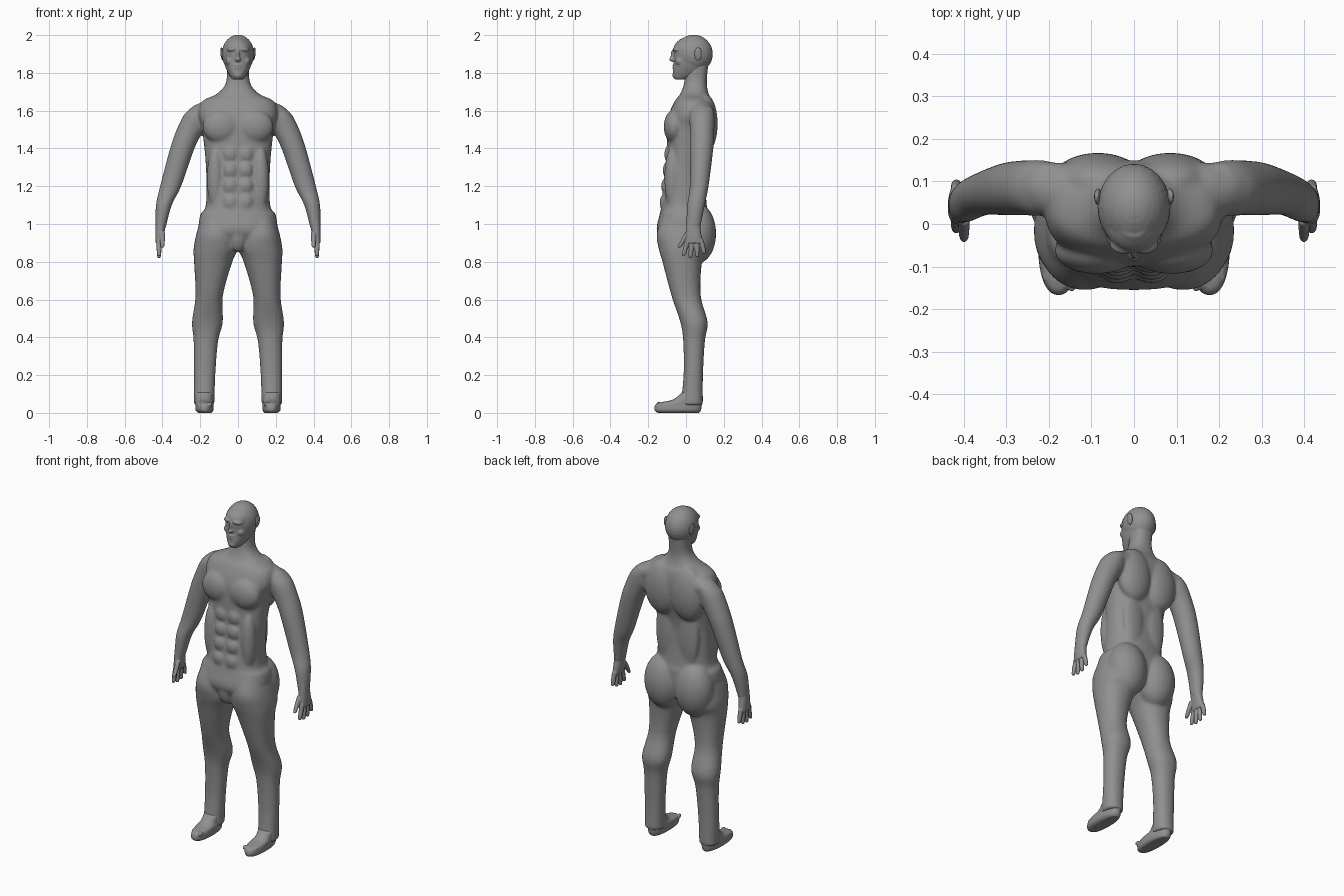
import bpy, bmesh, math
from mathutils import Matrix, Vector

old = bpy.data.objects.get("Cube")
if old:
    bpy.data.objects.remove(old)

grey = bpy.data.materials.new("matte grey")
grey.use_nodes = True
tone = (.28, .28, .28, 1)
grey.diffuse_color = tone
grey.node_tree.nodes["Principled BSDF"].inputs["Base Color"].default_value = tone


def ring(z, outer, front, back, inner=None):
    """One horizontal slice; without an inner edge it is centred."""
    return z, -outer if inner is None else inner, outer, front, back


def spline(before, start, end, after, t):
    """Smooth step from start to end."""
    leave, arrive = (end - before) / 2, (after - start) / 2
    ease = t * t * (3 - 2 * t)
    return start + (end - start) * ease + t * (1 - t) * (leave * (1 - t) - arrive * t)


def loft(bm, slices, side=1, power=2, steps=4, count=32):
    """Skin rounded slices; a higher power gives squarer slices."""
    last = len(slices) - 1
    dense = []
    for i in range(last):
        near = [slices[min(max(k, 0), last)] for k in range(i - 1, i + 3)]
        dense += [[spline(*values, j / steps) for values in zip(*near)] for j in range(steps)]
    dense.append(slices[last])
    rings = []
    for z, inner, outer, front, back in dense:
        points = []
        for k in range(count):
            c, s = math.cos(math.tau * k / count), math.sin(math.tau * k / count)
            u = math.copysign(abs(c) ** (2 / power), c)
            v = math.copysign(abs(s) ** (2 / power), s)
            x = (inner + outer + u * (outer - inner)) / 2
            y = (front + back + v * (back - front)) / 2
            points.append(bm.verts.new((side * x, y, z)))
        rings.append(points)
    faces = [bm.faces.new(rings[0]), bm.faces.new(rings[-1])]
    for low, high in zip(rings, rings[1:]):
        for k in range(count):
            faces.append(bm.faces.new((low[k - 1], low[k], high[k], high[k - 1])))
    bmesh.ops.recalc_face_normals(bm, faces=faces)


def blob(bm, y, z, wide, deep, tall, x=0, tilt=0, sides=(1, -1)):
    """Muscle or feature: an ellipsoid on the given sides."""
    for side in sides if x else (1,):
        place = Matrix.Translation(Vector((side * x, y, z)))
        turn = Matrix.Rotation(side * tilt, 4, 'Y')
        size = Matrix.Diagonal((wide, deep, tall, 1))
        bmesh.ops.create_uvsphere(bm, u_segments=24, v_segments=16, radius=1,
                                  matrix=place @ turn @ size)


def digit(bm, side, x, start, end, radius):
    """Finger or thumb leaning from its (y, z) start to its (y, z) end."""
    slices = []
    for t, thickness in ((0, 1), (.5, 1), (.9, .8), (1, .4)):
        y, z = Vector(start).lerp(Vector(end), t)
        r = radius * thickness
        slices.append(ring(z, inner=x - r, outer=x + r, front=y - r, back=y + r))
    loft(bm, slices, side, count=16)


def finish(name, bm, voxel, rounds):
    """Fuse the overlapping volumes into one soft skin."""
    mesh = bpy.data.meshes.new(name)
    bm.to_mesh(mesh)
    bm.free()
    mesh.materials.append(grey)
    obj = bpy.data.objects.new(name, mesh)
    bpy.context.collection.objects.link(obj)
    fuse = obj.modifiers.new("fuse", 'REMESH')
    fuse.mode = 'VOXEL'
    fuse.voxel_size = voxel
    fuse.use_smooth_shade = True
    soften = obj.modifiers.new("soften", 'SMOOTH')
    soften.factor = .5
    soften.iterations = rounds


# Torso and neck
body = bmesh.new()
loft(body, [
    ring(z=.88, outer=.1, front=-.1, back=.1),
    ring(z=.96, outer=.2, front=-.155, back=.12),
    ring(z=1.05, outer=.2, front=-.14, back=.12),
    ring(z=1.1, outer=.17, front=-.13, back=.11),
    ring(z=1.3, outer=.17, front=-.105, back=.1),
    ring(z=1.5, outer=.19, front=-.1, back=.14),
    ring(z=1.58, outer=.21, front=-.09, back=.15),
    ring(z=1.65, outer=.19, front=-.06, back=.14),
    ring(z=1.69, outer=.11, front=-.03, back=.12),
    ring(z=1.75, outer=.063, front=-.01, back=.11),
    ring(z=1.86, outer=.06, front=0, back=.12)], power=2.4)

# Chest, shoulder, back, hip and groin muscles
blob(body, x=.088, y=-.062, z=1.515, wide=.1, deep=.056, tall=.09)
blob(body, x=.17, y=.08, z=1.595, wide=.11, deep=.065, tall=.055, tilt=.35)
blob(body, x=.225, y=.085, z=1.54, wide=.065, deep=.065, tall=.1, tilt=-.4)
blob(body, x=.085, y=.1, z=1.53, wide=.11, deep=.068, tall=.16)
blob(body, x=.07, y=.08, z=1.27, wide=.07, deep=.03, tall=.2)
blob(body, x=.1, y=.06, z=.95, wide=.115, deep=.1, tall=.16)
blob(body, y=-.105, z=.95, wide=.05, deep=.045, tall=.1)

# Belly muscles in rows, with one long muscle along the flank
for row in range(4):
    blob(body, x=.04, y=-.09 - .008 * row, z=1.37 - .085 * row, wide=.04, deep=.026, tall=.044)
blob(body, x=.12, y=-.07, z=1.24, wide=.045, deep=.045, tall=.17)

# Arms and legs
for side in (1, -1):
    loft(body, [
        ring(z=1.62, inner=.15, outer=.24, front=.04, back=.14),
        ring(z=1.58, inner=.15, outer=.285, front=.02, back=.15),
        ring(z=1.5, inner=.18, outer=.325, front=.02, back=.15),
        ring(z=1.4, inner=.23, outer=.36, front=.02, back=.145),
        ring(z=1.2, inner=.3, outer=.413, front=.02, back=.12),
        ring(z=1.1, inner=.35, outer=.435, front=.005, back=.1),
        ring(z=.97, inner=.385, outer=.437, front=0, back=.075)], side)
    loft(body, [
        ring(z=1.05, inner=.02, outer=.19, front=-.12, back=.1),
        ring(z=.95, inner=.01, outer=.22, front=-.155, back=.12),
        ring(z=.87, inner=0, outer=.235, front=-.145, back=.12),
        ring(z=.8, inner=.03, outer=.233, front=-.125, back=.085),
        ring(z=.62, inner=.08, outer=.225, front=-.077, back=.078),
        ring(z=.48, inner=.08, outer=.244, front=-.03, back=.115),
        ring(z=.38, inner=.105, outer=.235, front=-.015, back=.1),
        ring(z=.2, inner=.12, outer=.234, front=-.013, back=.09),
        ring(z=.04, inner=.125, outer=.234, front=-.03, back=.09)], side, power=2.2)
finish("body", body, voxel=.0065, rounds=18)

# Head: skull and jaw
head = bmesh.new()
blob(head, y=.04, z=1.9, wide=.086, deep=.102, tall=.102)
loft(head, [
    ring(z=1.766, outer=.03, front=-.06, back=0),
    ring(z=1.8, outer=.053, front=-.07, back=.09),
    ring(z=1.86, outer=.074, front=-.064, back=.12),
    ring(z=1.94, outer=.072, front=-.064, back=.125),
    ring(z=1.98, outer=.04, front=-.03, back=.1)], power=2.2)

# Brow, cheeks, nose, lips and chin
blob(head, x=.024, y=-.046, z=1.925, wide=.034, deep=.025, tall=.014, tilt=.1)
blob(head, x=.04, y=-.032, z=1.862, wide=.025, deep=.025, tall=.025)
blob(head, y=-.062, z=1.893, wide=.01, deep=.02, tall=.035)
blob(head, y=-.067, z=1.872, wide=.015, deep=.022, tall=.014)
for z in (1.827, 1.84):
    blob(head, y=-.06, z=z, wide=.023, deep=.012, tall=.007)
blob(head, y=-.055, z=1.788, wide=.026, deep=.018, tall=.018)
finish("head", head, voxel=.0035, rounds=8)

# Ears
ears = bmesh.new()
blob(ears, x=.084, y=.064, z=1.9, wide=.009, deep=.02, tall=.036, tilt=.12)
finish("ears", ears, voxel=.003, rounds=2)

for side, label in ((1, "left"), (-1, "right")):
    # Hand: palm, four spreading fingers and a thumb
    hand = bmesh.new()
    loft(hand, [
        ring(z=1.03, inner=.38, outer=.433, front=.005, back=.07),
        ring(z=.95, inner=.39, outer=.438, front=0, back=.08),
        ring(z=.9, inner=.4, outer=.437, front=0, back=.09)], side, power=2.4)
    for finger in range(4):
        y = .01 + .023 * finger
        tip = .82 + .007 * (finger - 1.2) ** 2
        digit(hand, side, x=.418, start=(y, .92), end=(y * 1.6 - .03, tip), radius=.013)
    digit(hand, side, x=.4, start=(.01, .96), end=(-.036, .875), radius=.013)
    finish(label + "_hand", hand, voxel=.003, rounds=3)

    # Foot with a row of toes
    foot = bmesh.new()
    loft(foot, [
        ring(z=0, inner=.14, outer=.21, front=-.15, back=.07),
        ring(z=.015, inner=.13, outer=.225, front=-.167, back=.08),
        ring(z=.05, inner=.13, outer=.225, front=-.155, back=.085),
        ring(z=.07, inner=.135, outer=.225, front=-.07, back=.085),
        ring(z=.11, inner=.13, outer=.228, front=-.02, back=.085)], side, power=2.3)
    for toe in range(5):
        size = .012 - .001 * toe
        blob(foot, x=.146 + .016 * toe, y=.005 * toe - .143, z=.046,
             wide=size * .8, deep=size * 1.4, tall=size, sides=(side,))
    finish(label + "_foot", foot, voxel=.004, rounds=5)
